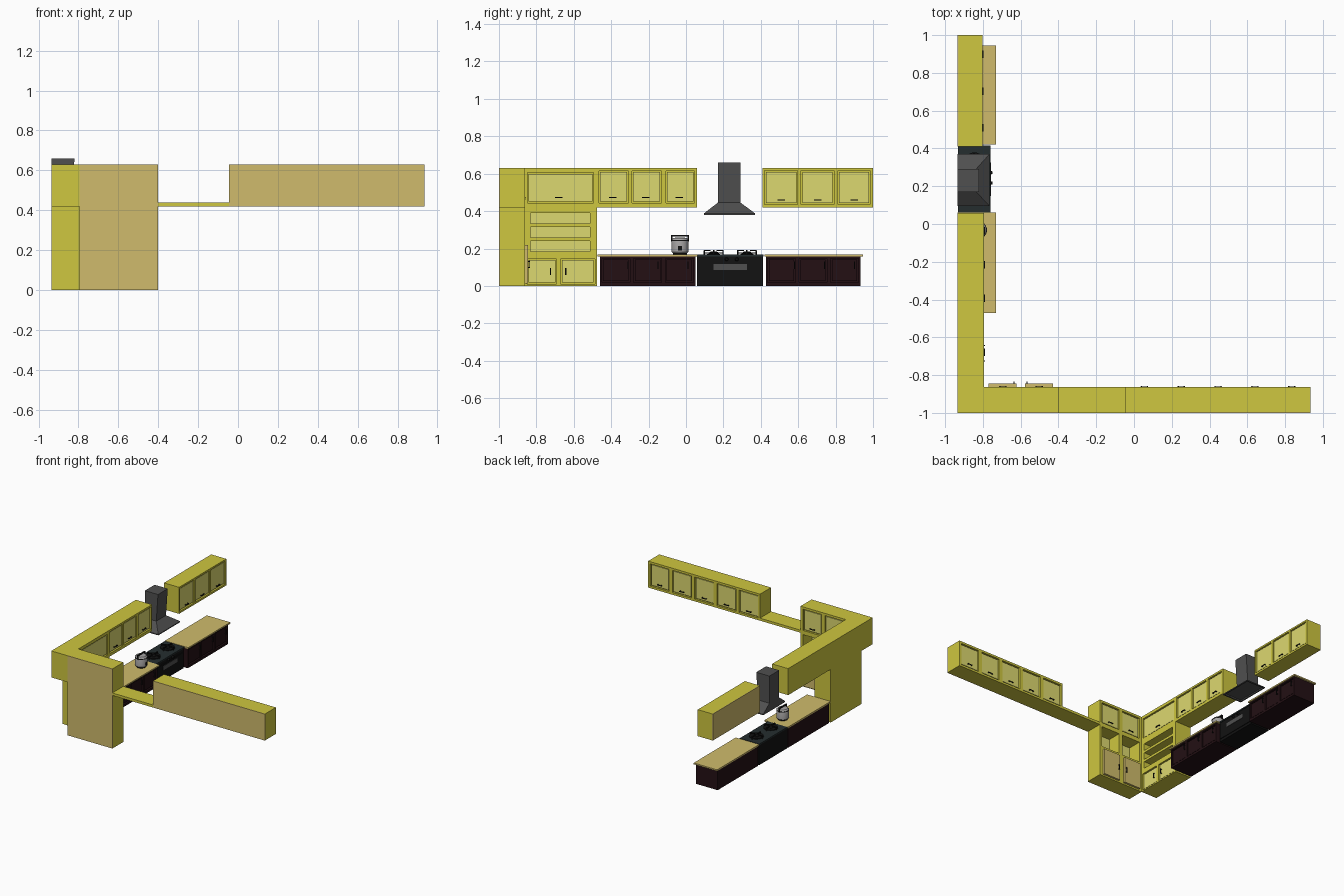
import bpy, bmesh, math
from mathutils import Matrix, Vector

if "Cube" in bpy.data.objects:
    bpy.data.objects.remove(bpy.data.objects["Cube"])


def material(name, rgb):
    m = bpy.data.materials.new(name)
    m.diffuse_color = (*rgb, 1)
    m.use_nodes = True
    m.node_tree.nodes["Principled BSDF"].inputs["Base Color"].default_value = m.diffuse_color
    return m


YELLOW = material("yellow_paint", (0.62, 0.57, 0.05))
DOOR = material("pale_yellow", (0.72, 0.69, 0.16))
TAN = material("tan_wood", (0.63, 0.50, 0.15))
DARK = material("dark_wood", (0.017, 0.005, 0.007))
BLACK = material("black", (0.006, 0.006, 0.006))
GLASS = material("hob_glass", (0.018, 0.027, 0.028))
STEEL = material("dark_steel", (0.08, 0.08, 0.08))
SILVER = material("silver", (0.38, 0.37, 0.37))


def finish(name, bm, mat):
    bmesh.ops.recalc_face_normals(bm, faces=bm.faces)
    me = bpy.data.meshes.new(name)
    bm.to_mesh(me)
    bm.free()
    ob = bpy.data.objects.new(name, me)
    bpy.context.collection.objects.link(ob)
    me.materials.append(mat)
    return ob


def boxes(name, items, mat):
    """One object from several (x0, x1, y0, y1, z0, z1) boxes."""
    bm = bmesh.new()
    for x0, x1, y0, y1, z0, z1 in items:
        m = Matrix.Translation(((x0 + x1) / 2, (y0 + y1) / 2, (z0 + z1) / 2))
        m = m @ Matrix.Diagonal((x1 - x0, y1 - y0, z1 - z0, 1))
        bmesh.ops.create_cube(bm, size=1, matrix=m)
    return finish(name, bm, mat)


def wall(axis, u0, u1, d0, d1, z0, z1):
    """Box along a wall: u runs along it, d is depth on the given axis."""
    return (d0, d1, u0, u1, z0, z1) if axis == 'x' else (u0, u1, d0, d1, z0, z1)


def cabinet(name, axis, u, d, z, doors=(), niches=(), mat=YELLOW, panel=DOOR, back=None):
    """Carcass with recessed doors (u0, u1, z0, z1, handle_u, handle_z, upright) and open niches."""
    b0, face = d
    if back:
        boxes(name + "_back", [wall(axis, *u, b0, b0 + .006, *z)], back)
        b0 += .006
    body = boxes(name, [wall(axis, *u, b0, face, *z)], mat)
    cuts = [wall(axis, *r[:4][:2], face - .015, face + .01, *r[2:4]) for r in doors]
    cuts += [wall(axis, r[0], r[1], face - .115, face + .01, r[2], r[3]) for r in niches]
    if cuts:
        cutter = boxes("cutter", cuts, mat)
        cutter.hide_render = True
        mod = body.modifiers.new("recess", 'BOOLEAN')
        mod.object, mod.solver = cutter, 'EXACT'
        dg = bpy.context.evaluated_depsgraph_get()
        me = bpy.data.meshes.new_from_object(body.evaluated_get(dg))
        body.modifiers.clear()
        body.data = me
        bpy.data.objects.remove(cutter)
    if doors:
        g = .007
        boxes(name + "_doors", [wall(axis, r[0] + g, r[1] - g, face - .0155, face - .006, r[2] + g, r[3] - g)
                                for r in doors], panel)
        handles(name + "_handles", axis, face - .006, [r[4:] for r in doors])
    if niches:
        boxes(name + "_niche_backs", [wall(axis, r[0], r[1], face - .1155, face - .112, r[2], r[3])
                                      for r in niches], panel)
    return body


def handles(name, axis, d, spots, reach=.011):
    parts = []
    for u, z, upright in spots:
        L, t = .02, .003
        hu, hz = (t, L) if upright else (L, t)
        parts.append(wall(axis, u - hu, u + hu, d + reach - .004, d + reach, z - hz, z + hz))
        for s in (-.8, .8):
            pu, pz = (u, z + s * L) if upright else (u + s * L, z)
            parts.append(wall(axis, pu - t, pu + t, d - .001, d + reach - .003, pz - t, pz + t))
    boxes(name, parts, BLACK)


def lathe(name, profile, loc, mat, axis='z', n=24):
    bm = bmesh.new()
    rings = [[bm.verts.new((r * math.cos(2 * math.pi * i / n), r * math.sin(2 * math.pi * i / n), h))
              for i in range(n)] for r, h in profile]
    for a, b in zip(rings, rings[1:]):
        for i in range(n):
            bm.faces.new((a[i], a[(i + 1) % n], b[(i + 1) % n], b[i]))
    bm.faces.new(rings[0])
    bm.faces.new(rings[-1])
    m = Matrix.Rotation(math.pi / 2, 4, 'Y') if axis == 'x' else Matrix()
    bmesh.ops.transform(bm, matrix=Matrix.Translation(loc) @ m, verts=bm.verts)
    ob = finish(name, bm, mat)
    for p in ob.data.polygons:
        p.use_smooth = len(p.vertices) == 4
    bpy.context.view_layer.objects.active = ob
    bpy.ops.object.select_all(action='DESELECT')
    ob.select_set(True)
    bpy.ops.object.shade_smooth_by_angle(angle=math.radians(35))
    return ob


# Upper cabinets on the long wall
up = [(a, b, .443, .615, (a + b) / 2 - .005, .472, False)
      for a, b in ((-.466, -.308), (-.29, -.132), (-.108, .046))]
up.append((-.848, -.494, .443, .606, -.68, .472, False))
cabinet("upper_cabinet_long", 'x', (-1, .058), (-.935, -.795), (.42, .63), up)
up = [(a, b, .435, .617, (a + b) / 2, .459, False)
      for a, b in ((.42, .597), (.616, .791), (.812, .985))]
cabinet("upper_cabinet_end", 'x', (.41, 1), (-.935, -.803), (.42, .63), up, back=TAN)

# Tall corner unit with three open shelves and two low doors
cabinet("shelf_unit", 'x', (-.862, -.475), (-.935, -.795), (0, .42),
        [(-.85, -.692, .01, .145, -.725, .077, True), (-.67, -.487, .01, .145, -.643, .077, True)],
        [(-.832, -.513, z, z + .055) for z in (.185, .26, .335)])

# Tall unit on the short wall, its low doors standing proud
cabinet("tall_unit", 'y', (-.795, -.4), (-1, -.862), (0, .63),
        [(-.775, -.613, .443, .612, -.694, .472, False), (-.583, -.421, .443, .612, -.502, .472, False)],
        [(-.775, -.613, .245, .41), (-.583, -.421, .245, .41)], back=TAN)
boxes("tall_unit_low_doors", [(-.77, -.622, -.863, -.845, .012, .22), (-.578, -.43, -.863, -.845, .012, .22)], TAN)
handles("tall_unit_low_handles", 'y', -.845, [(-.635, .115, True), (-.566, .115, True)])

# Linking shelf and long upper cabinet on the short wall
boxes("link_shelf", [(-.4, -.045, -1, -.862, .42, .44)], YELLOW)
cabinet("upper_cabinet_short_wall", 'y', (-.045, .935), (-1, -.862), (.42, .63),
        [(c - .083, c + .083, .437, .613, c, .465, False) for c in (.055 + .195 * i for i in range(5))],
        back=TAN)

# Base cabinets with worktops
for tag, y0, y1, t0, t1, first in (("near", -.46, .05, -.472, .062, -.31), ("far", .427, .932, .42, .946, .58)):
    w = (y1 - y0) / 3
    doors = [(y0 + w * i + .01, y0 + w * (i + 1) - .01, .018, .147, first + .16 * i, .11, True) for i in range(3)]
    cabinet("base_cabinet_" + tag, 'x', (y0, y1), (-.93, -.738), (0, .157), doors, mat=DARK, panel=DARK)
    boxes("worktop_" + tag, [(-.935, -.73, t0, t1, .157, .168)], TAN)

# Cooker with oven window, glass hob, knobs and two burners
boxes("cooker_body", [(-.93, -.765, .06, .413, 0, .158)], BLACK)
boxes("cooker_hob", [(-.932, -.76, .058, .415, .158, .168)], GLASS)
boxes("oven_door", [(-.766, -.76, .07, .403, .02, .13)], BLACK)
boxes("oven_window", [(-.761, -.757, .147, .325, .085, .117)], STEEL)
for i, y in enumerate((.217, .272)):
    lathe("knob_%d" % i, [(.01, 0), (.01, .008), (.007, .016)], (-.766, y, .142), BLACK, 'x', 12)
for i, y in enumerate((.148, .326)):
    c = (-.845, y, .167)
    lathe("burner_%d" % i, [(.035, 0), (.035, .004), (.022, .006), (.022, .014), (.012, .018)], c, BLACK)
    bm = bmesh.new()
    for k in range(4):
        rot = Matrix.Translation(c) @ Matrix.Rotation(math.pi / 2 * k, 4, 'Z')
        for p, s in (((.034, 0, .022), (.036, .008, .007)), ((.05, 0, .011), (.007, .008, .022))):
            bmesh.ops.create_cube(bm, size=1, matrix=rot @ Matrix.Translation(p) @ Matrix.Diagonal((*s, 1)))
    finish("grate_%d" % i, bm, BLACK)
    lathe("grate_ring_%d" % i, [(.047, 0), (.053, 0), (.053, .005), (.047, .005)], (c[0], y, .173), BLACK)

# Extractor hood: chimney flaring into a hollow canopy
bm = bmesh.new()
rings = []
for x0, x1, y0, y1, z in ((-.935, -.82, .17, .292, .66), (-.935, -.835, .17, .292, .445),
                          (-.935, -.765, .095, .37, .387), (-.935, -.765, .095, .37, .38),
                          (-.925, -.775, .107, .358, .38), (-.925, -.775, .107, .358, .39)):
    rings.append([bm.verts.new(p) for p in ((x0, y0, z), (x1, y0, z), (x1, y1, z), (x0, y1, z))])
for a, b in zip(rings, rings[1:]):
    for i in range(4):
        bm.faces.new((a[i], a[(i + 1) % 4], b[(i + 1) % 4], b[i]))
bm.faces.new(rings[0])
bm.faces.new(rings[-1])
finish("extractor_hood", bm, STEEL)

# Rice pot with lid, carrying handle and control panel
px, py, pz = -.825, -.032, .168
lathe("pot_foot", [(.036, 0), (.04, .01)], (px, py, pz), BLACK)
lathe("pot_body", [(.04, .008), (.045, .014), (.045, .075), (.043, .08), (.036, .088), (.015, .091)],
      (px, py, pz), SILVER)
lathe("pot_rim", [(.0465, .072), (.0465, .077)], (px, py, pz), BLACK)
boxes("pot_handle", [(px - .006, px + .006, py - .044, py + .044, pz + .097, pz + .103),
                     (px - .006, px + .006, py - .047, py - .04, pz + .07, pz + .103),
                     (px - .006, px + .006, py + .04, py + .047, pz + .07, pz + .103)], BLACK)
boxes("pot_panel", [(px + .04, px + .048, py - .011, py + .011, pz + .022, pz + .045)], BLACK)
